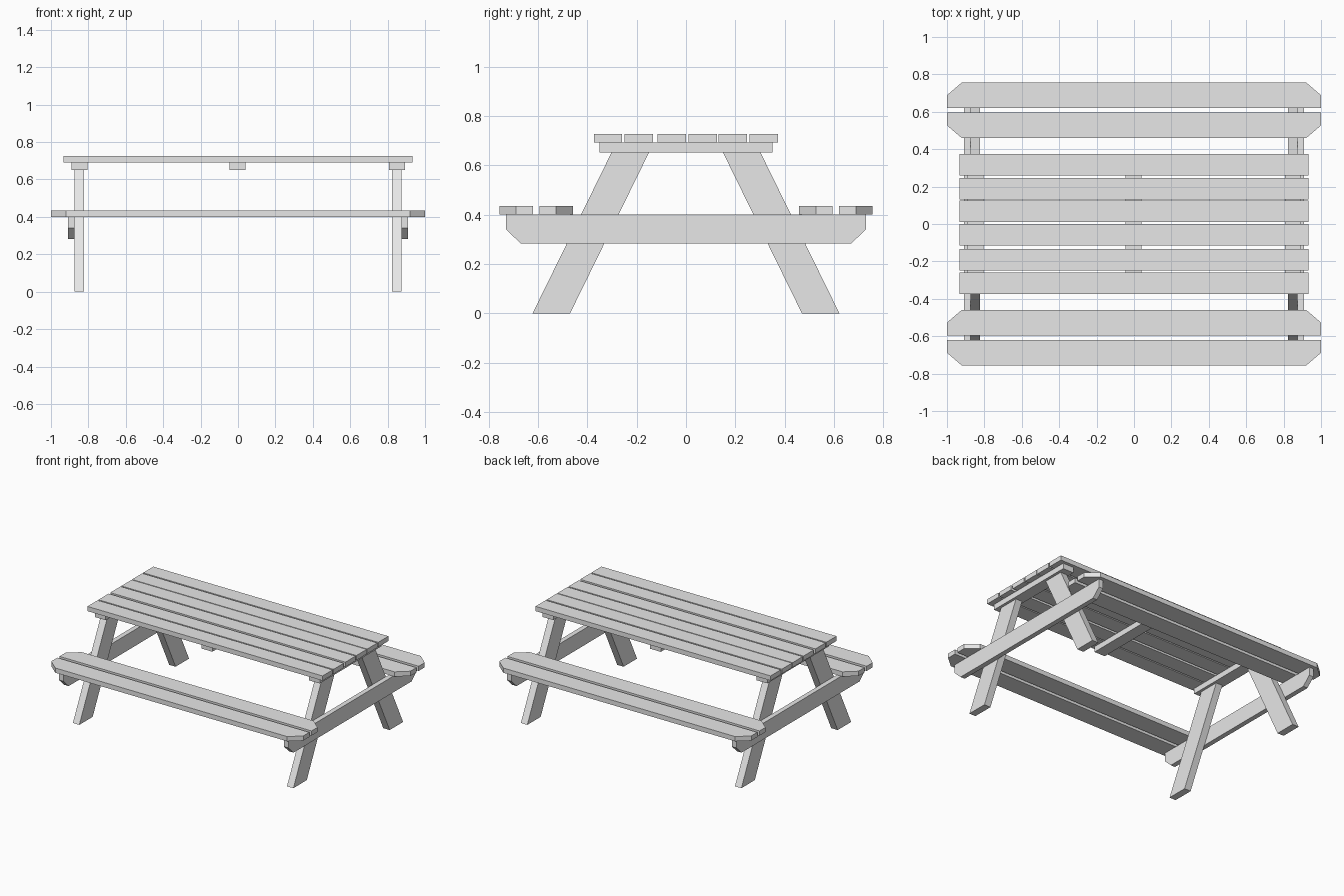
import bpy
import bmesh

cube = bpy.data.objects.get("Cube")
if cube:
    bpy.data.objects.remove(cube, do_unlink=True)

# Single plain timber colour
wood = bpy.data.materials.new("light_grey_wood")
wood.use_nodes = True
grey = (0.8, 0.8, 0.8, 1)
wood.diffuse_color = grey
wood.node_tree.nodes["Principled BSDF"].inputs["Base Color"].default_value = grey


def board(name, outline, low, high, axis):
    """Extrude a 2D outline from low to high: (y, z) along x, or (x, y) along z."""
    bm = bmesh.new()
    place = (lambda a, b: (low, a, b)) if axis == "x" else (lambda a, b: (a, b, low))
    face = bm.faces.new([bm.verts.new(place(a, b)) for a, b in outline])
    step = (high - low, 0, 0) if axis == "x" else (0, 0, high - low)
    grown = bmesh.ops.extrude_face_region(bm, geom=[face])
    moved = [v for v in grown["geom"] if isinstance(v, bmesh.types.BMVert)]
    bmesh.ops.translate(bm, verts=moved, vec=step)
    bmesh.ops.recalc_face_normals(bm, faces=bm.faces)
    mesh = bpy.data.meshes.new(name)
    bm.to_mesh(mesh)
    bm.free()
    mesh.materials.append(wood)
    bpy.context.collection.objects.link(bpy.data.objects.new(name, mesh))


def rectangle(a0, a1, b0, b1):
    return [(a0, b0), (a1, b0), (a1, b1), (a0, b1)]


# Shared heights
SEAT_BASE, SEAT_TOP = 0.40, 0.434
BATTEN_BASE, TOP_BASE, TOP = 0.652, 0.692, 0.726

# Tabletop planks, slightly unevenly spaced
for i, y in enumerate((-0.374, -0.249, -0.115, 0.01, 0.132, 0.258)):
    board(f"tabletop_plank_{i + 1}", rectangle(-0.933, 0.933, y, y + 0.115),
          TOP_BASE, TOP, "z")

# Battens under the tabletop
for name, x in (("right", -0.848), ("middle", -0.002), ("left", 0.851)):
    board(f"{name}_batten", rectangle(x - 0.043, x + 0.043, -0.35, 0.35),
          BATTEN_BASE, TOP_BASE, "z")

# Bench planks: each pair has its outward-facing corners cut off
for side, s in (("front", -1), ("back", 1)):
    for part, square, cut in (("outer", 0.62, 0.757), ("inner", 0.595, 0.459)):
        middle = (square + cut) / 2
        outline = [(-1, square), (1, square), (1, middle),
                   (0.92, cut), (-0.92, cut), (-1, middle)]
        board(f"{side}_bench_{part}_plank", [(x, y * s) for x, y in outline],
              SEAT_BASE, SEAT_TOP, "z")

# End frames: splayed legs with a seat beam fixed to their outer faces
leg = [(0.47, 0), (0.622, 0), (0.302, BATTEN_BASE), (0.15, BATTEN_BASE)]
beam = [(-0.67, 0.283), (0.67, 0.283), (0.73, 0.34),
        (0.73, SEAT_BASE), (-0.73, SEAT_BASE), (-0.73, 0.34)]
for end, e in (("right", -1), ("left", 1)):
    for side, s in (("front", -1), ("back", 1)):
        board(f"{side}_{end}_leg", [(y * s, z) for y, z in leg],
              e * 0.824, e * 0.875, "x")
    board(f"{end}_seat_beam", beam, e * 0.875, e * 0.91, "x")
